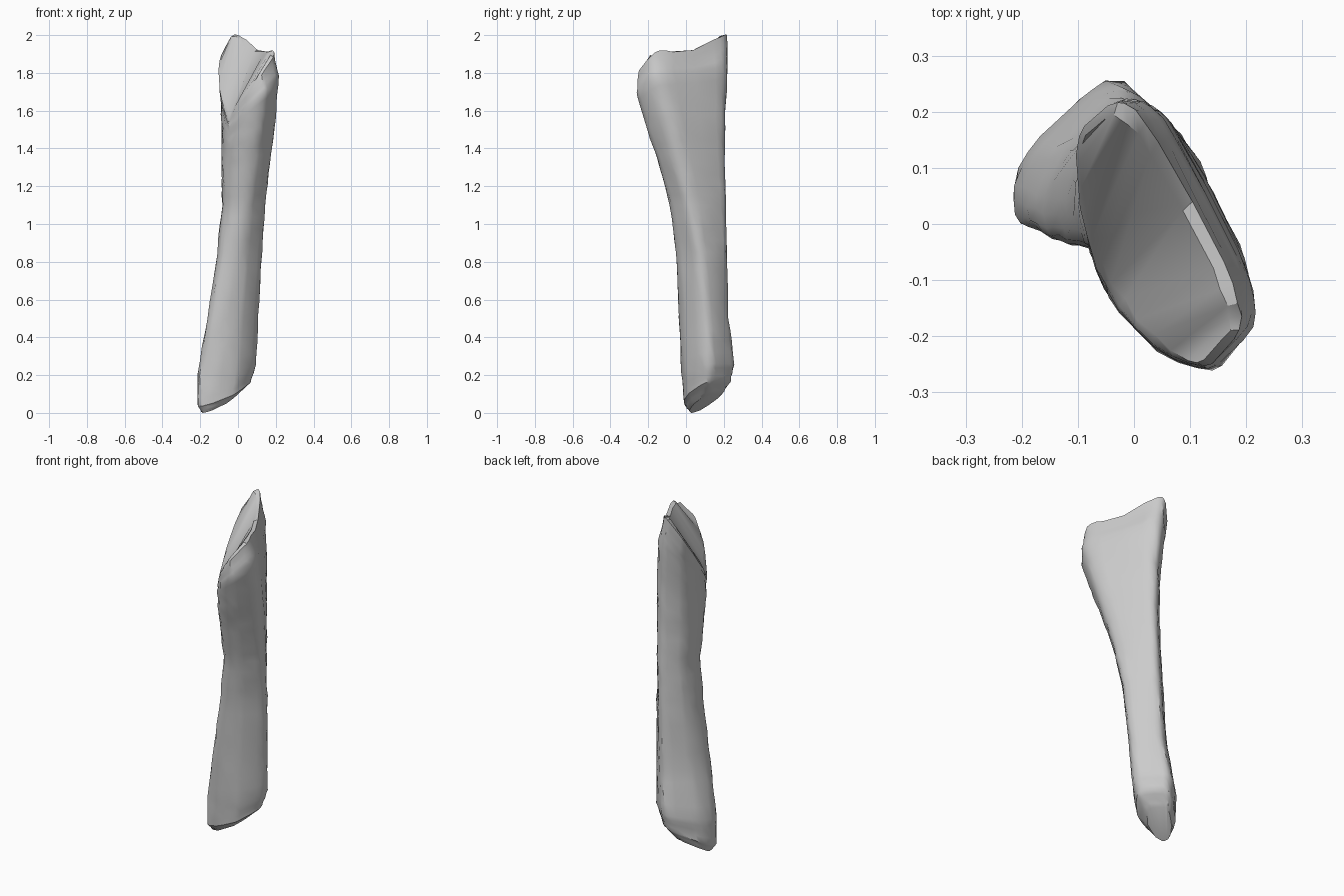
import bpy, bmesh, math, random

random.seed(7)
if "Cube" in bpy.data.objects:
    bpy.data.objects.remove(bpy.data.objects["Cube"])

SIDES, STEPS = 28, 4

# Bone cross-sections: base height, tilt gain, thickness range, width range,
# skew, lean of the rounded side, rim rise
SECTIONS = [
    (.00, .10, -.11, .085, .075, .20, 0, .015, 0),
    (.035, .14, -.138, .15, .02, .218, 0, .03, 0),
    (.20, .06, -.14, .172, -.002, .228, 0, .03, 0),
    (.50, .00, -.118, .168, -.02, .182, .03, .01, 0),
    (.85, .00, -.086, .167, -.055, .163, .1, -.01, 0),
    (1.10, .00, -.076, .16, -.102, .15, .22, -.01, 0),
    (1.28, .04, -.1, .153, -.16, .145, .25, 0, 0),
    (1.42, .15, -.118, .143, -.232, .148, .28, 0, .2),
    (1.51, .29, -.122, .126, -.288, .17, .3, 0, .6),
    (1.55, .37, -.114, .1, -.274, .186, .3, 0, 1),
]
# Slightly smaller ring that forms the chipped edge of the break
RIM = (1.58, .335, -.102, .075, -.262, .174, .3, 0, .95)


def power(v, e):
    return math.copysign(abs(v) ** e, v)


def ring(bm, row, rough):
    base, gain, s0, s1, t0, t1, skew, lean, rise = row
    verts = []
    for i in range(SIDES):
        a = 2 * math.pi * i / SIDES
        # flat and square on one broad face, narrowing on the other
        e = .45 if math.sin(a) > 0 else 1.2
        p, q = power(math.cos(a), e), power(math.sin(a), e)
        dt = p * (t1 - t0) / 2
        t = (t0 + t1) / 2 + dt + lean * max(-q, 0)
        s = (s0 + s1) / 2 + q * (s1 - s0) / 2 + skew * dt
        # even slope at the foot, hollowed slope at the break
        lift = ((q + 1) / 2) ** (.5 if base > 1 else 1)
        z = base + lift * (gain + rise * .65 * max(t, 0))
        z += random.uniform(-2, 2) * rough * rise * max(q, 0)
        s += random.uniform(-.5, .5) * rough
        t += random.uniform(-.5, .5) * rough
        verts.append(bm.verts.new(((s - t) / math.sqrt(2), (s + t) / math.sqrt(2), z)))
    return verts


def cap(bm, loop):
    # strips running straight across from one broad face to the other
    for i in range(SIDES // 2):
        strip = (loop[i], loop[i + 1], loop[-i - 1], loop[-i])
        bm.faces.new(list(dict.fromkeys(strip)))


# Shaft lofted through the interpolated sections
bm = bmesh.new()
rows = []
for lo, hi in zip(SECTIONS, SECTIONS[1:]):
    for k in range(STEPS):
        f = k / STEPS
        rows.append([u + (v - u) * f for u, v in zip(lo, hi)])
rows.append(SECTIONS[-1])
loops = [ring(bm, r, .006) for r in rows] + [ring(bm, RIM, .01)]
for lower, upper in zip(loops, loops[1:]):
    for i in range(SIDES):
        j = (i + 1) % SIDES
        bm.faces.new((lower[i], lower[j], upper[j], upper[i]))
cap(bm, loops[0])
cap(bm, loops[-1])
bmesh.ops.recalc_face_normals(bm, faces=bm.faces)

# Stand on the ground
low = min(v.co.z for v in bm.verts)
for v in bm.verts:
    v.co.z -= low

mesh = bpy.data.meshes.new("bone_fragment")
bm.to_mesh(mesh)
bm.free()
bone = bpy.data.objects.new("bone_fragment", mesh)
bpy.context.collection.objects.link(bone)

# Plain grey material
grey = bpy.data.materials.new("light_grey")
grey.use_nodes = True
colour = (.6, .6, .6, 1)
grey.diffuse_color = colour
grey.node_tree.nodes["Principled BSDF"].inputs["Base Color"].default_value = colour
mesh.materials.append(grey)

bpy.context.view_layer.objects.active = bone
bone.select_set(True)
bpy.ops.object.shade_smooth_by_angle(angle=math.radians(35))
